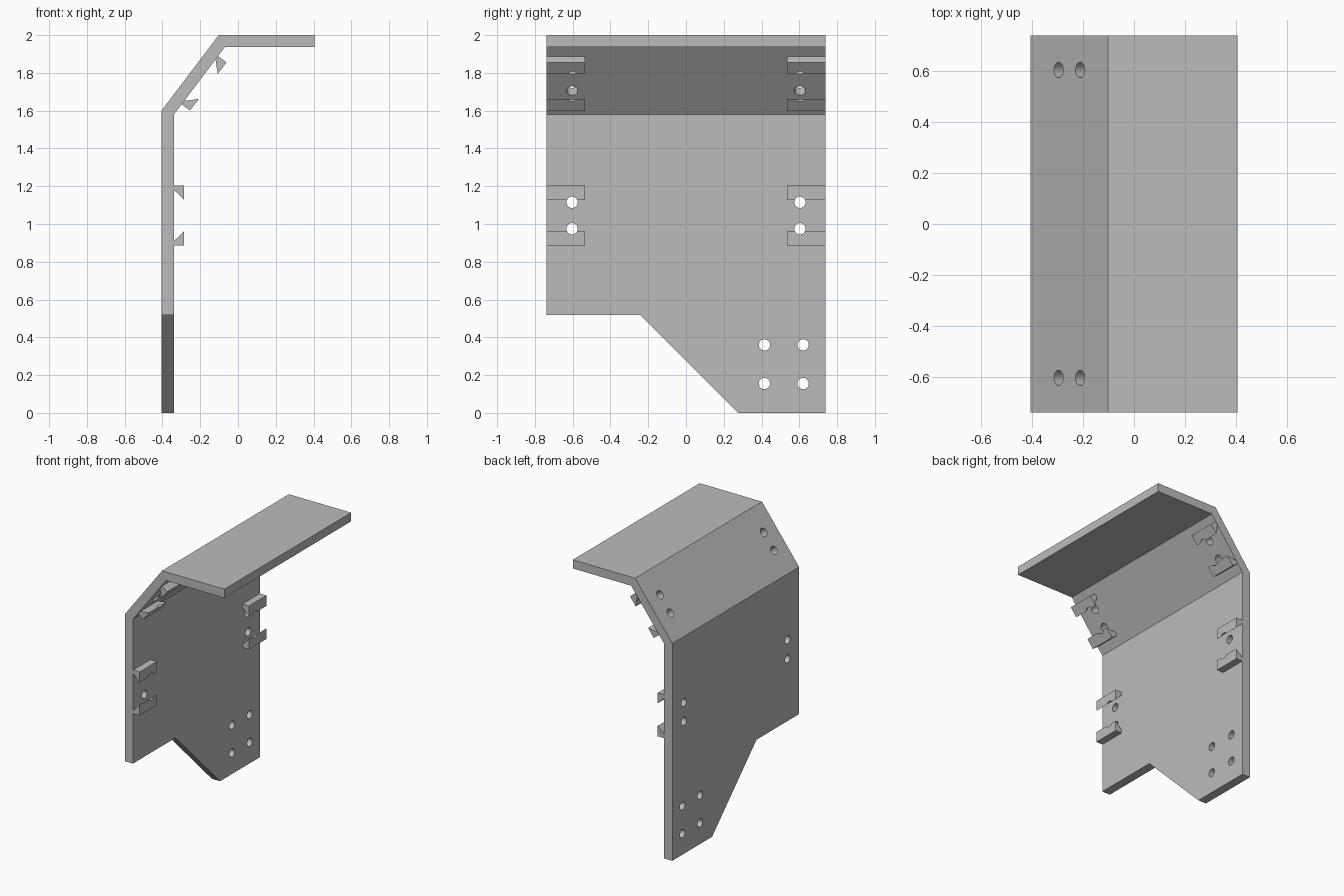
import bpy, bmesh, math
from mathutils import Matrix, Vector

cube = bpy.data.objects.get("Cube")
if cube:
    bpy.data.objects.remove(cube)

HALF = 0.738      # half width along y
WALL = 0.066      # sheet thickness
HOLE_Y = 0.603

grey = bpy.data.materials.new("plain grey")
grey.use_nodes = True
grey.diffuse_color = (0.5, 0.5, 0.5, 1)
grey.node_tree.nodes["Principled BSDF"].inputs["Base Color"].default_value = (0.5, 0.5, 0.5, 1)


def add_object(name, bm, matrix=Matrix()):
    bmesh.ops.recalc_face_normals(bm, faces=bm.faces)
    mesh = bpy.data.meshes.new(name)
    bm.to_mesh(mesh)
    bm.free()
    mesh.materials.append(grey)
    mesh.transform(matrix)
    obj = bpy.data.objects.new(name, mesh)
    bpy.context.collection.objects.link(obj)
    return obj


def prism(name, points, offset, matrix=Matrix()):
    """Extrude a closed outline along an offset vector."""
    bm = bmesh.new()
    face = bm.faces.new([bm.verts.new(p) for p in points])
    out = bmesh.ops.extrude_face_region(bm, geom=[face])
    verts = [v for v in out["geom"] if isinstance(v, bmesh.types.BMVert)]
    bmesh.ops.translate(bm, verts=verts, vec=offset)
    return add_object(name, bm, matrix)


def cut(target, cutter):
    mod = target.modifiers.new("cut", "BOOLEAN")
    mod.operation = "DIFFERENCE"
    mod.solver = "EXACT"
    mod.object = cutter


def drill(name, frame, y, s):
    """Cylinder through the sheet; frame x is the inward normal."""
    bm = bmesh.new()
    bmesh.ops.create_cone(bm, cap_ends=True, segments=32, radius1=0.03, radius2=0.03, depth=0.3,
                          matrix=Matrix.Translation((0, y, s)) @ Matrix.Rotation(math.pi / 2, 4, "Y"))
    obj = add_object(name, bm, frame)
    obj.hide_render = True
    obj.hide_set(True)
    obj.display_type = "WIRE"
    return obj


def surface_frame(origin, along):
    """Local axes: x inward normal, y width, z along the sheet."""
    s = Vector(along).normalized()
    y = Vector((0, 1, 0))
    n = y.cross(s)
    m = Matrix((n, y, s)).transposed().to_4x4()
    m.translation = Vector(origin)
    return m


# Bent sheet with a bevelled lower corner
outline = [(-0.405, 0), (-0.405, 1.6), (-0.102, 2), (0.405, 2),
           (0.405, 1.936), (-0.07, 1.936), (-0.339, 1.58), (-0.339, 0)]
panel = prism("bent_panel", [(x, -HALF, z) for x, z in outline], (0, 2 * HALF, 0))
corner = prism("corner_cutter", [(-0.6, y, z) for y, z in
               [(-1, 0.517), (-0.242, 0.517), (0.275, 0), (0.375, -0.1), (-1, -0.1)]], (0.5, 0, 0))
corner.hide_render = True
corner.hide_set(True)
cut(panel, corner)

# Four mounting holes in the lower tab
wall = surface_frame((-0.339, 0, 1.045), (0, 0, 1))
for y in (0.415, 0.62):
    for z in (0.155, 0.36):
        cut(panel, drill("tab_hole_cutter", wall, y, z - 1.045))

# Hooked clip pairs with holes, on the wall and on the slope
slope = surface_frame((-0.2, 0, 1.76), (0.303, 0, 0.4))
clip = [(0, 0.16), (0.053, 0.16), (0.053, 0.083), (0, 0.135)]
for place, frame in (("wall", wall), ("slope", slope)):
    for side, y in (("back", HOLE_Y), ("front", -HOLE_Y)):
        start = HALF - 0.203 if y > 0 else -HALF
        for level, sign in (("upper", 1), ("lower", -1)):
            hole = drill(f"{place}_{side}_{level}_hole_cutter", frame, y, sign * 0.07)
            hook = prism(f"{place}_{side}_{level}_clip",
                         [(n, start, sign * s) for n, s in clip], (0, 0.203, 0), frame)
            cut(panel, hole)
            cut(hook, hole)
